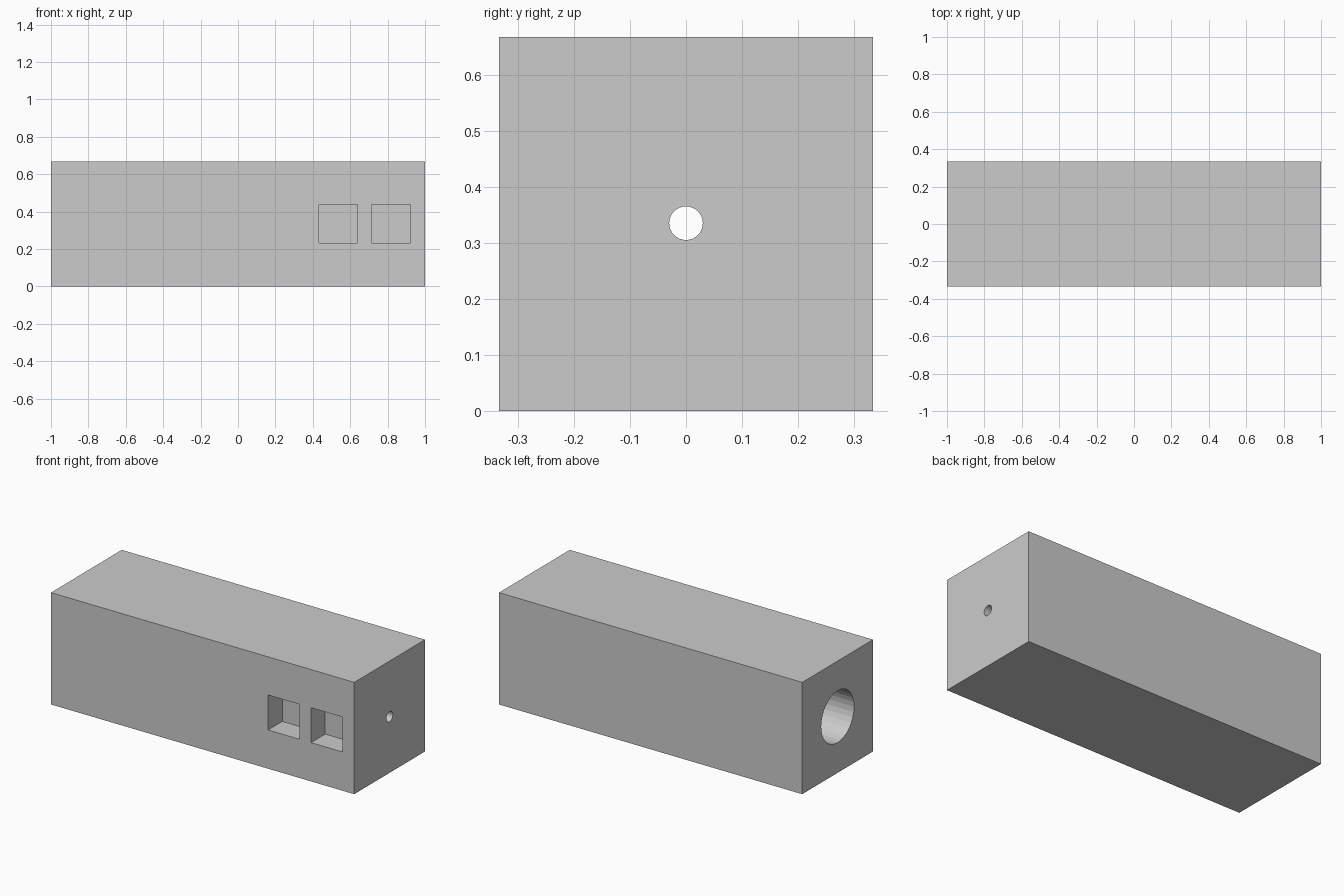
import bpy
from math import pi

if "Cube" in bpy.data.objects:
    bpy.data.objects.remove(bpy.data.objects["Cube"])

SIDE = 2 / 3
MID_Z = 0.335


def box(name, lo, hi):
    bpy.ops.mesh.primitive_cube_add(
        size=1, location=[(a + b) / 2 for a, b in zip(lo, hi)])
    ob = bpy.context.object
    ob.name = name
    ob.scale = [b - a for a, b in zip(lo, hi)]
    bpy.ops.object.transform_apply(location=False, rotation=False, scale=True)
    return ob


def bore(name, radius, x0, x1):
    bpy.ops.mesh.primitive_cylinder_add(
        vertices=32, radius=radius, depth=x1 - x0,
        location=((x0 + x1) / 2, 0, MID_Z), rotation=(0, pi / 2, 0))
    bpy.context.object.name = name
    return bpy.context.object


def carve(target, cutter):
    cutter.hide_render = True
    mod = target.modifiers.new(cutter.name, 'BOOLEAN')
    mod.operation = 'DIFFERENCE'
    mod.solver = 'EXACT'
    mod.object = cutter
    bpy.context.view_layer.objects.active = target
    bpy.ops.object.modifier_apply(modifier=mod.name)
    bpy.data.objects.remove(cutter)


# Long square housing
housing = box("housing", (-1, -SIDE / 2, 0), (1, SIDE / 2, SIDE))

# Two square pockets in the front face
for x in (0.432, 0.715):
    carve(housing, box("pocket_cutter", (x, -0.5, 0.231), (x + 0.208, -0.2, 0.439)))

# Wide bore from the left end, narrow outlet through the right end
carve(housing, bore("wide_bore_cutter", 0.155, -1.1, 0.0))
carve(housing, bore("outlet_cutter", 0.03, -0.1, 1.1))
